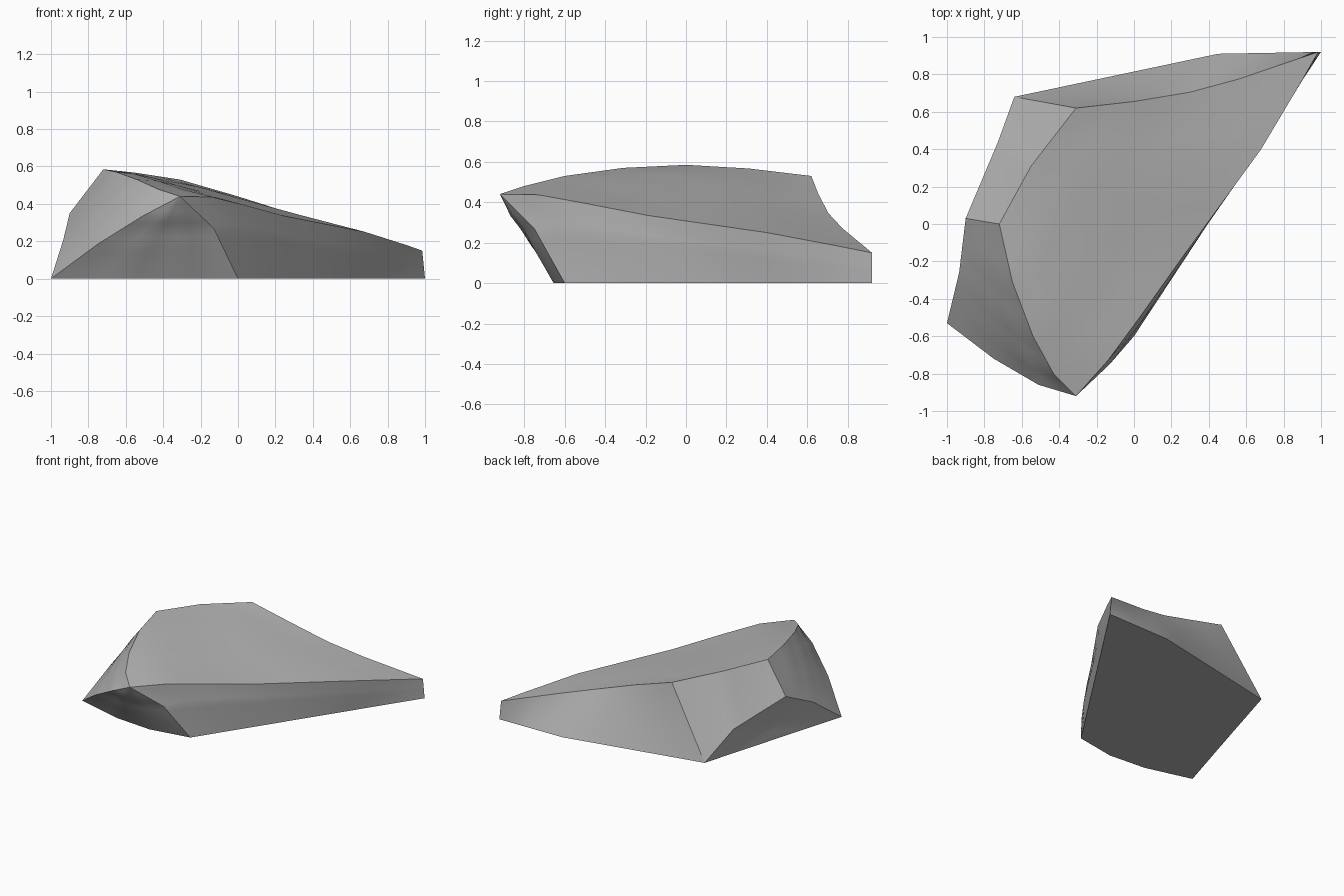
import bpy
import bmesh
from mathutils import Vector

cube = bpy.data.objects.get("Cube")
if cube:
    bpy.data.objects.remove(cube, do_unlink=True)

N = 12  # samples along every edge; every edge has 1, 2, 3, 4 or 6 segments

# Main corners of the rock
peak = (-0.72, 0.0, 0.585)
shoulder = (-0.31, 0.62, 0.53)
tip = (0.985, 0.92, 0.15)
tip_base = (1.0, 0.92, 0)
nose = (-0.31, -0.92, 0.44)
nose_base = (0, -0.6, 0)
side_base = (-1, -0.53, 0)
side_bulge = (-0.9, 0.03, 0.35)
back_base = (-0.64, 0.68, 0)
mid_base = (-0.82, 0.07, 0)

# Ridges between the corners
EDGES = [
    [peak, (-0.55, 0.31, 0.567), shoulder],
    [shoulder, (0, 0.655, 0.44), (0.3, 0.705, 0.345), (0.56, 0.775, 0.27), tip],
    [nose, (-0.14, -0.73, 0.437), (0.03, -0.5, 0.395), (0.25, -0.19, 0.335),
     (0.68, 0.4, 0.25), (0.9, 0.77, 0.18), tip],
    [peak, (-0.65, -0.31, 0.57), (-0.54, -0.6, 0.53), (-0.43, -0.8, 0.48), nose],
    [shoulder, back_base],
    [back_base, (-0.727, 0.44, 0.2), side_bulge],
    [side_bulge, peak],
    [side_bulge, (-0.935, -0.26, 0.205), side_base],
    [nose, (-0.51, -0.86, 0.335), (-0.75, -0.72, 0.185), side_base],
    [side_base, (-0.63, -0.63, 0), (-0.32, -0.655, 0), nose_base],
    [nose_base, (-0.13, -0.75, 0.27), nose],
    [nose_base, tip_base],
    [tip_base, tip],
    [back_base, (0.45, 0.91, 0), tip_base],
    [back_base, mid_base],
    [mid_base, side_base],
]

# Each facet is bounded by four ridges; a repeated corner makes a triangle
FACETS = [
    (peak, shoulder, tip, nose),
    (peak, shoulder, back_base, side_bulge),
    (peak, nose, side_base, side_bulge),
    (back_base, side_bulge, side_base, mid_base),
    (side_base, nose_base, nose, nose),
    (nose_base, tip_base, tip, nose),
    (back_base, tip_base, tip, shoulder),
]


def ridge(a, b):
    """Evenly sampled points from corner a to corner b."""
    pts = [a, b]
    for e in EDGES:
        if e[0] == a and e[-1] == b:
            pts = e
        elif e[0] == b and e[-1] == a:
            pts = e[::-1]
    segs = len(pts) - 1
    out = []
    for i in range(N + 1):
        k = min(i * segs // N, segs - 1)
        out.append(Vector(pts[k]).lerp(Vector(pts[k + 1]), i * segs / N - k))
    return out


def facet(bm, a, b, c, d):
    """Curved patch blended between its four ridges."""
    low, high = ridge(a, b), ridge(d, c)
    left, right = ridge(a, d), ridge(b, c)
    grid = []
    for j in range(N + 1):
        v = j / N
        row = []
        for i in range(N + 1):
            u = i / N
            corners = low[0].lerp(low[N], u).lerp(high[0].lerp(high[N], u), v)
            row.append(bm.verts.new(
                low[i].lerp(high[i], v) + left[j].lerp(right[j], u) - corners))
        grid.append(row)
    for j in range(N):
        for i in range(N):
            f = bm.faces.new((grid[j][i], grid[j][i + 1],
                              grid[j + 1][i + 1], grid[j + 1][i]))
            f.smooth = True


bm = bmesh.new()
for corners in FACETS:
    facet(bm, *corners)
# Keep the ridges crisp, then weld the facets together
for e in bm.edges:
    e.smooth = not e.is_boundary
bmesh.ops.remove_doubles(bm, verts=bm.verts[:], dist=0.0005)

# Flat underside
rim = [e for e in bm.edges if e.is_boundary]
for e in rim:
    e.smooth = False
bmesh.ops.contextual_create(bm, geom=rim)
bmesh.ops.recalc_face_normals(bm, faces=bm.faces[:])

mesh = bpy.data.meshes.new("rock")
bm.to_mesh(mesh)
bm.free()
rock = bpy.data.objects.new("rock", mesh)
bpy.context.collection.objects.link(rock)

# Plain grey stone
stone = bpy.data.materials.new("grey_stone")
stone.use_nodes = True
grey = (0.45, 0.45, 0.45, 1)
stone.diffuse_color = grey
stone.node_tree.nodes["Principled BSDF"].inputs["Base Color"].default_value = grey
mesh.materials.append(stone)
